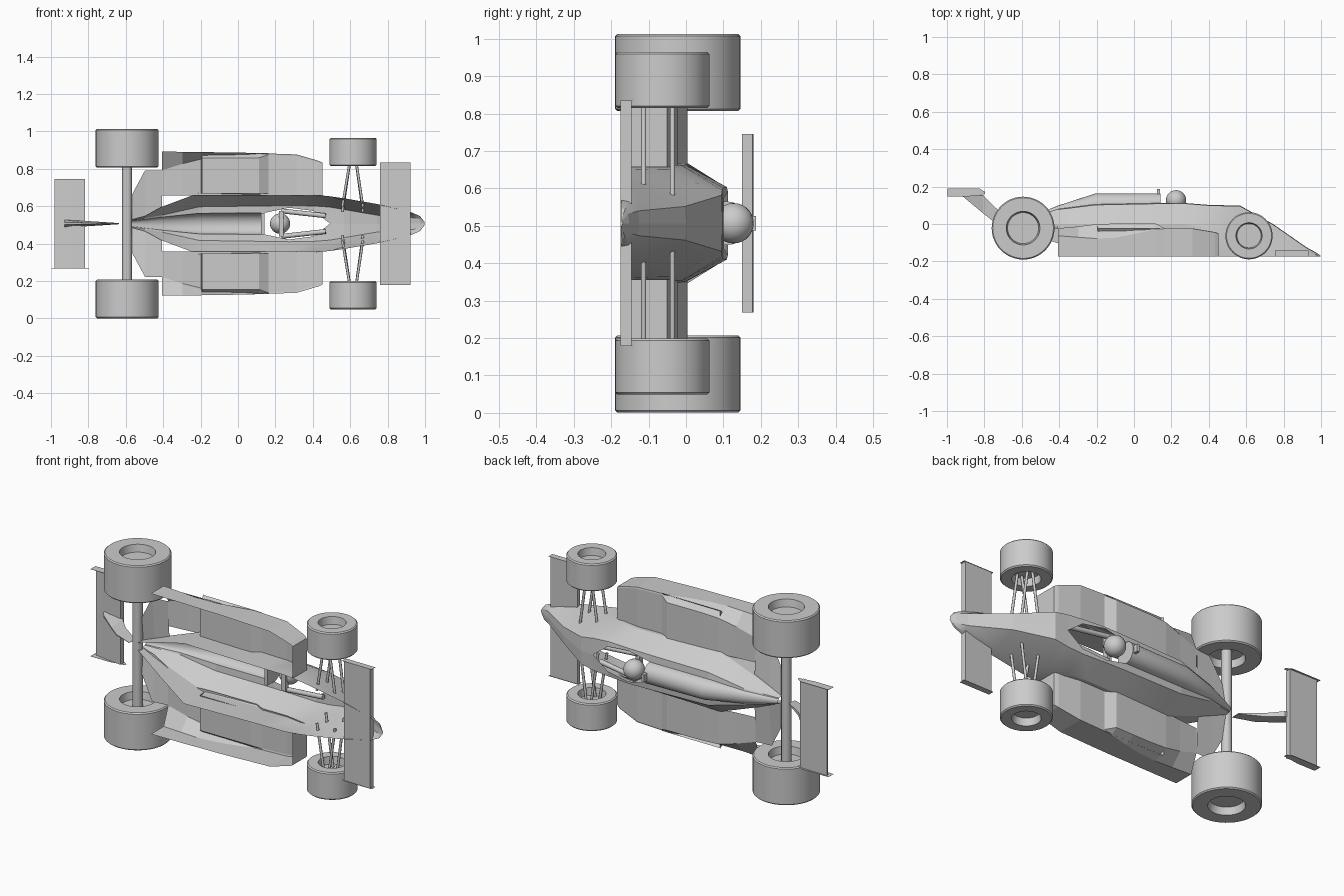
import bpy, bmesh, math
from mathutils import Vector

if "Cube" in bpy.data.objects:
    bpy.data.objects.remove(bpy.data.objects["Cube"])

# The car lies on its side: length on x, car-up on y, car width on z
MID = 0.507
mat = bpy.data.materials.new("plain grey")
mat.diffuse_color = (0.6, 0.6, 0.6, 1)
mat.use_nodes = True
mat.node_tree.nodes["Principled BSDF"].inputs["Base Color"].default_value = mat.diffuse_color


def P(x, w, y):
    return Vector((x + .003, y - .003, MID + w))


def finish(name, bm, smooth=None):
    bmesh.ops.recalc_face_normals(bm, faces=bm.faces)
    me = bpy.data.meshes.new(name)
    bm.to_mesh(me)
    bm.free()
    me.materials.append(mat)
    ob = bpy.data.objects.new(name, me)
    bpy.context.collection.objects.link(ob)
    if smooth:
        bpy.ops.object.select_all(action='DESELECT')
        ob.select_set(True)
        bpy.context.view_layer.objects.active = ob
        bpy.ops.object.shade_smooth_by_angle(angle=math.radians(smooth))
    return ob


def sheet(name, rows, cap_last=False, smooth=None):
    """Loft through rows of points, optionally closing the last row."""
    bm = bmesh.new()
    vs = [[bm.verts.new(p) for p in r] for r in rows]
    for a, b in zip(vs, vs[1:]):
        for i in range(len(a) - 1):
            bm.faces.new((a[i], a[i + 1], b[i + 1], b[i]))
    if cap_last:
        bm.faces.new(vs[-1])
    bmesh.ops.remove_doubles(bm, verts=bm.verts, dist=0.0005)
    return finish(name, bm, smooth)


def prism(name, outline, w0, w1):
    """Side outline (x, y) extruded across the width."""
    bm = bmesh.new()
    f = bm.faces.new([bm.verts.new(P(x, w0, y)) for x, y in outline])
    g = bmesh.ops.extrude_face_region(bm, geom=[f])
    bmesh.ops.translate(bm, vec=(0, 0, w1 - w0),
                        verts=[v for v in g['geom'] if isinstance(v, bmesh.types.BMVert)])
    return finish(name, bm)


def rod(name, a, b, r, n=10):
    bm = bmesh.new()
    d = b - a
    bmesh.ops.create_cone(bm, cap_ends=True, segments=n, radius1=r, radius2=r, depth=d.length)
    rot = d.to_track_quat('Z', 'Y').to_matrix().to_4x4()
    rot.translation = (a + b) / 2
    bmesh.ops.transform(bm, matrix=rot, verts=bm.verts)
    return finish(name, bm, 40)


def wheel(name, s, x, y, r, rim, w0, w1):
    """Tyre with dished hubs on both faces, revolved about the axle."""
    c, n = 0.006, 48
    prof = [(0, w0 + .04), (rim * .92, w0 + .04), (rim, w0), (r - c, w0), (r, w0 + c),
            (r, w1 - c), (r - c, w1), (rim, w1), (rim * .92, w1 - .04), (0, w1 - .04)]
    angles = [2 * math.pi * k / n for k in range(n + 1)]
    return sheet(name, [[P(x + q * math.cos(t), s * w, y + q * math.sin(t)) for q, w in prof]
                        for t in angles], smooth=30)


# Body sections: (x, bottom w, shoulder w, shoulder y, upper w, upper y, bottom y)
shell = [(-.58, .02, .02, .0, .015, .02, -.04), (-.41, .09, .09, .0, .045, .08, -.10),
         (-.21, .165, .165, .0, .09, .105, -.17), (.14, .158, .158, .0, .095, .112, -.17),
         (.27, .156, .156, .0, .097, .112, -.17), (.40, .155, .155, -.01, .095, .102, -.17),
         (.49, .146, .143, -.04, .088, .1, -.17), (.565, .135, .12, -.08, .075, .098, -.17),
         (.74, .105, .092, -.125, .045, .0, -.17), (.92, .062, .058, -.15, .033, -.125, -.17),
         (.97, .04, .038, -.16, .025, -.152, -.17), (.995, .008, .008, -.17, .005, -.169, -.171)]
# Inner edge of the deck: engine cover base, then cockpit opening
inner = {-.58: .012, -.41: .035, -.21: .055, .14: .058, .27: .085, .40: .068, .49: 0}
# Side pod sections: (x, outer w, outer top y, upper w, upper y)
pod = [(-.41, .385, -.06, .285, -.02), (-.3, .384, -.068, .32, -.01), (-.2, .383, -.075, .345, .003),
       (-.1, .381, -.07, .35, .005), (.0, .38, -.05, .35, .006), (.11, .377, -.025, .35, .007),
       (.16, .375, -.022, .368, -.02), (.31, .37, -.022, .362, -.02),
       (.43, .335, -.042, .328, -.04), (.45, .325, -.05, .318, -.048)]

for s, side in ((1, "left"), (-1, "right")):
    wheel("rear_wheel_" + side, s, -.596, -.019, .168, .09, .3, .506)
    wheel("front_wheel_" + side, s, .612, -.06, .126, .07, .308, .458)

    # Tub walls and decks
    sheet("tub_side_" + side, [[P(x, s * a, yb), P(x, s * b, yc), P(x, s * c, d)]
                               for x, a, b, yc, c, d, yb in shell], smooth=25)
    sheet("upper_deck_" + side, [[P(r[0], s * r[4], r[5]), P(r[0], s * inner[r[0]], r[5] + .003)]
                                 for r in shell if r[0] in inner])
    sheet("nose_top_" + side, [[P(r[0], s * r[4], r[5]), P(r[0], 0, r[5] + .003)]
                               for r in shell if r[0] >= .49])

    # Side pod shell, open below, with a raised middle and a closed front
    sheet("side_pod_" + side, [[P(x, s * a, -.17), P(x, s * a, b), P(x, s * c, d), P(x, s * .15, d)]
                               for x, a, b, c, d in pod])
    x, a, b, c, d = pod[-1]
    sheet("pod_front_" + side, [[P(x, s * a, -.17), P(x, s * a, b)], [P(x, s * c, -.17), P(x, s * c, d)],
                                [P(x, s * .15, -.17), P(x, s * .15, d)]])
    # Shallow radiator box under the pod
    sheet("radiator_box_" + side, [[P(x, s * .377, y1), P(x, s * a, y0), P(x, s * .16, y0)]
                                   for x, a, y0, y1 in ((-.2, .375, -.01, -.01), (-.195, .352, -.052, -.02),
                                                        (.11, .352, -.052, -.02), (.16, .37, -.022, -.022))])
    # Swept tail panel
    sheet("tail_panel_" + side, [[P(-.575, s * .02, 0), P(-.575, s * .145, -.02)],
                                 [P(-.5, s * .04, -.005), P(-.5, s * .285, -.03)],
                                 [P(-.41, s * .09, -.01), P(-.41, s * .285, -.02)]])

    # Front suspension arms
    for x in (.555, .665):
        xo = .612 + (x - .61) * .25
        rod("upper_arm_" + side, P(x, s * .062, -.033), P(xo, s * .35, -.033), .007)
        rod("lower_arm_" + side, P(x, s * .09, -.11), P(xo, s * .35, -.11), .007)
    # Driver arms
    rod("driver_arm_" + side, P(.23, s * .068, .09), P(.465, s * .042, .075), .013)

    # Thin wing end plates
    prism("rear_end_plate_" + side, [(-1, .15), (-.89, .15), (-.8, .163), (-.8, .175), (-.83, .193), (-1, .193)],
          s * .238, s * .239)
    prism("front_end_plate_" + side, [(.75, -.172), (.93, -.172), (.93, -.14), (.75, -.14)], s * .327, s * .328)

# Wings with blunt leading edges, and the central support fin
prism("rear_wing", [(-.985, .177), (-.9, .162), (-.82, .153), (-.82, .181), (-.985, .184)], -.238, .238)
prism("front_wing", [(.757, -.165), (.92, -.172), (.92, -.143), (.757, -.143)], -.327, .327)
sheet("wing_support", [[P(x, w, y) for w, y in ((-h, y1), (h, y1), (h * .3, y0), (-h * .3, y0), (-h, y1))]
                       for x, h, y0, y1 in ((-.93, .02, .16, .168), (-.81, .014, .06, .158),
                                            (-.745, .01, .01, .09), (-.64, .003, -.03, .02))])
rod("rear_axle", P(-.596, -.36, -.019), P(-.596, .36, -.019), .026, 12)

# Rounded engine cover tapering to the tail, with a closed front
arc = [math.pi * k / 12 for k in range(13)]
sheet("engine_cover", [[P(x, r * math.cos(t), yc + h * math.sin(t)) for t in arc]
                       for x, r, yc, h in ((-.58, .012, .023, .01), (-.41, .035, .083, .018),
                                           (-.21, .055, .108, .058), (.14, .058, .115, .052))],
      cap_last=True, smooth=35)
prism("seat_back", [(.12, .055), (.14, .055), (.14, .117), (.12, .117)], -.058, .058)
prism("roll_hoop", [(.12, .15), (.135, .15), (.135, .19), (.12, .19)], -.02, .02)

# Driver helmet and shoulders
bm = bmesh.new()
bmesh.ops.create_uvsphere(bm, u_segments=24, v_segments=14, radius=.054)
bmesh.ops.translate(bm, vec=P(.222, 0, .13), verts=bm.verts)
finish("helmet", bm, 60)
prism("driver_shoulders", [(.215, .065), (.24, .065), (.24, .095), (.215, .095)], -.068, .068)
